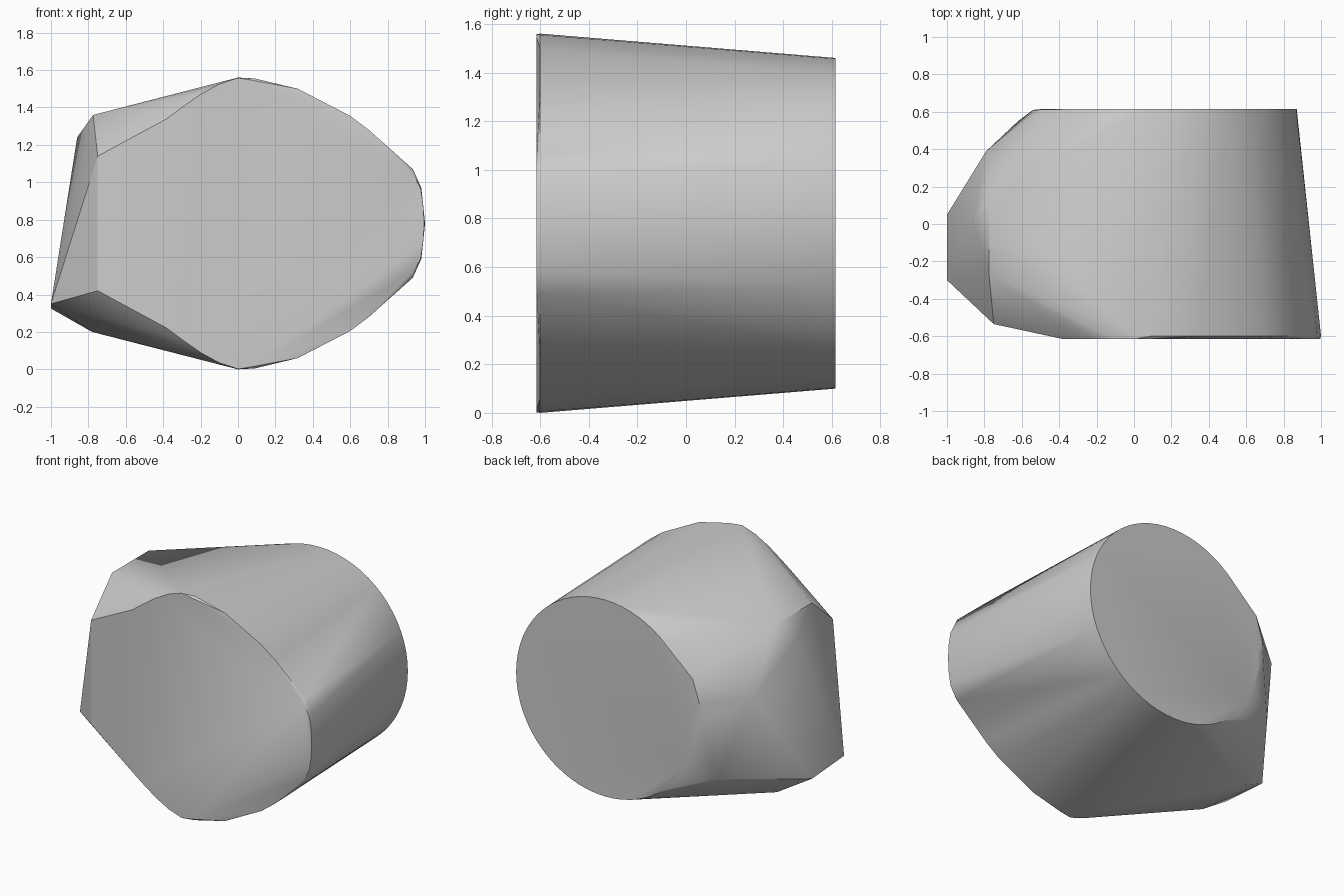
import bpy, bmesh, math

cube = bpy.data.objects.get("Cube")
if cube:
    bpy.data.objects.remove(cube, do_unlink=True)

MID = 0.78          # height of the horizontal symmetry plane
FRONT, BACK = -0.615, 0.615


def mirrored(points, y):
    """Points (x, height above the middle) copied above and below the middle."""
    return [(x, y, MID + s * h) for x, h in points for s in (1, -1)]


# round rear rim
points = [(0.19 + 0.68 * math.cos(a), BACK, MID + 0.68 * math.sin(a))
          for a in (2 * math.pi * i / 64 for i in range(64))]

# front rim: rounded left arc, long chords and rounded right end
points += mirrored([(-0.38, 0.56), (-0.3, 0.62), (-0.2, 0.69), (-0.1, 0.745),
                    (0.0, 0.778), (0.08, 0.765), (0.935, 0.26),
                    (0.975, 0.19), (0.99, 0.1), (0.995, 0.0)], FRONT)

# bulging edge just behind the front rim
points += mirrored([(0.0, 0.78), (0.09, 0.775), (0.32, 0.72), (0.6, 0.575),
                    (0.7, 0.50), (0.935, 0.29), (0.98, 0.19), (1.0, 0.0)], -0.6)

# faceted left end
points += [(-0.75, -0.535, 1.14), (-0.75, -0.535, 0.42),
           (-0.775, -0.27, 1.36), (-0.775, 0.13, 1.36),
           (-0.86, 0.02, 1.24), (-1.0, -0.30, 0.35), (-1.0, 0.05, 0.325),
           (-0.78, -0.27, 0.20), (-0.78, 0.12, 0.20),
           (-0.79, 0.39, 0.96), (-0.62, 0.55, 0.41),
           (-0.48, 0.612, 1.09), (-0.53, 0.61, 0.93), (-0.54, 0.61, 0.78)]

# wrap one closed convex skin around the profile points
bm = bmesh.new()
for p in points:
    bm.verts.new(p)
bmesh.ops.convex_hull(bm, input=bm.verts[:])
bmesh.ops.delete(bm, geom=[v for v in bm.verts if not v.link_faces], context='VERTS')
bmesh.ops.dissolve_limit(bm, angle_limit=math.radians(0.3),
                         verts=bm.verts[:], edges=bm.edges[:])
bmesh.ops.recalc_face_normals(bm, faces=bm.faces[:])

mesh = bpy.data.meshes.new("convex_body")
bm.to_mesh(mesh)
bm.free()
body = bpy.data.objects.new("convex_body", mesh)
bpy.context.collection.objects.link(body)

# single flat grey
grey = bpy.data.materials.new("light_grey")
grey.use_nodes = True
colour = (0.6, 0.6, 0.6, 1.0)
grey.diffuse_color = colour
grey.node_tree.nodes["Principled BSDF"].inputs["Base Color"].default_value = colour
mesh.materials.append(grey)

# smooth tube with crisp rims
bpy.ops.object.select_all(action='DESELECT')
body.select_set(True)
bpy.context.view_layer.objects.active = body
bpy.ops.object.shade_smooth_by_angle(angle=math.radians(30))
